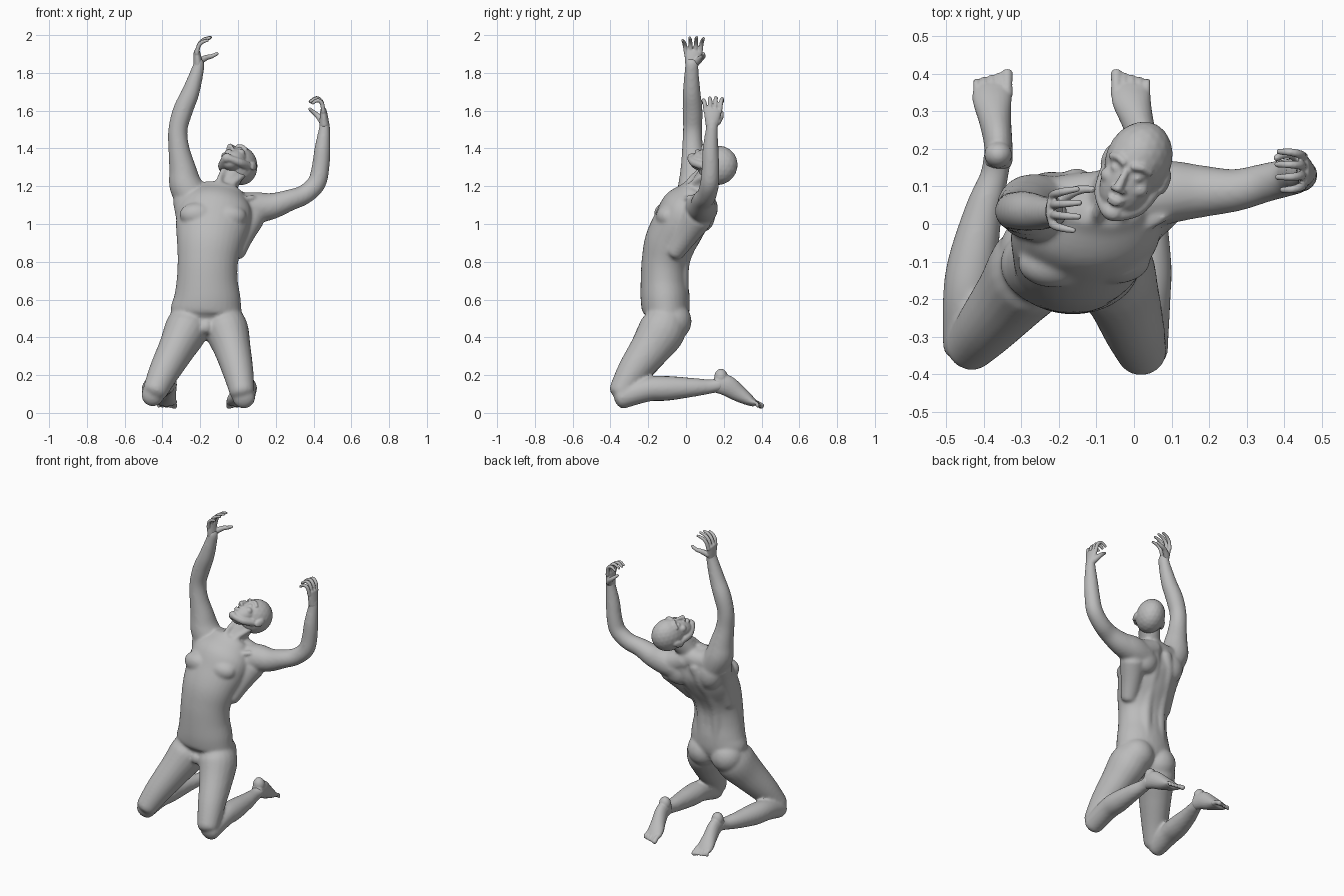
import bpy, bmesh, math
from mathutils import Vector, Matrix

if "Cube" in bpy.data.objects:
    bpy.data.objects.remove(bpy.data.objects["Cube"], do_unlink=True)

grey = bpy.data.materials.new("plain grey")
grey.use_nodes = True
grey.diffuse_color = (0.5, 0.5, 0.5, 1)
grey.node_tree.nodes["Principled BSDF"].inputs["Base Color"].default_value = (0.5, 0.5, 0.5, 1)


def loft(bm, stations, side=(1, 0, 0), n=20, dome=0.6):
    """Smooth tube through (x, y, z, half width[, half depth]) with rounded ends."""
    st = [Vector(s if len(s) == 5 else (*s, s[3])) for s in stations]
    p = [st[0]] + st + [st[-1]]
    samples = []
    for i in range(1, len(p) - 2):
        a, b, c, d = p[i - 1:i + 3]
        for k in range(5):
            t = k / 5
            samples.append(0.5 * (2 * b + (c - a) * t + (2 * a - 5 * b + 4 * c - d) * t * t
                                  + (3 * b - a - 3 * c + d) * t ** 3))
    samples.append(st[-1])
    pos = [Vector(s[:3]) for s in samples]
    tan = [(pos[min(i + 1, len(pos) - 1)] - pos[max(i - 1, 0)]).normalized()
           for i in range(len(pos))]
    rings = [(pos[i], tan[i], samples[i][3], samples[i][4]) for i in range(len(pos))]

    def cap(ring, sign):
        c, t, w, d = ring
        return [(c + t * sign * dome * min(w, d) * math.sin(a), t, w * math.cos(a), d * math.cos(a))
                for a in (0.5, 1.0, 1.4)]
    rings = cap(rings[0], -1)[::-1] + rings + cap(rings[-1], 1)
    loops = []
    for c, t, w, d in rings:
        u = Vector(side)
        u = (u - t * u.dot(t)).normalized()
        v = t.cross(u)
        loops.append([bm.verts.new(c + u * w * math.cos(2 * math.pi * k / n)
                                   + v * d * math.sin(2 * math.pi * k / n)) for k in range(n)])
    for a, b in zip(loops, loops[1:]):
        for k in range(n):
            bm.faces.new((a[k], a[(k + 1) % n], b[(k + 1) % n], b[k]))
    bm.faces.new(loops[0][::-1])
    bm.faces.new(loops[-1])


def blob(bm, centre, radii):
    bmesh.ops.create_icosphere(bm, subdivisions=3, radius=1,
                               matrix=Matrix.Translation(centre) @ Matrix.Diagonal((*radii, 1)))


def finish(bm, name, voxel, smooth, matrix=None):
    """Fuse the overlapping volumes into one smooth skin."""
    bmesh.ops.recalc_face_normals(bm, faces=bm.faces)
    if matrix:
        bm.transform(matrix)
    me = bpy.data.meshes.new(name)
    bm.to_mesh(me)
    bm.free()
    ob = bpy.data.objects.new(name, me)
    bpy.context.collection.objects.link(ob)
    r = ob.modifiers.new("fuse", 'REMESH')
    r.mode, r.voxel_size, r.use_smooth_shade = 'VOXEL', voxel, True
    s = ob.modifiers.new("soften", 'SMOOTH')
    s.factor, s.iterations = 0.5, smooth
    bpy.ops.object.select_all(action='DESELECT')
    ob.select_set(True)
    bpy.context.view_layer.objects.active = ob
    bpy.ops.object.convert(target='MESH')
    ob.data.materials.clear()
    ob.data.materials.append(grey)
    bpy.ops.object.shade_smooth()


# ---- body: trunk, neck, arms and legs
bm = bmesh.new()
loft(bm, [(-.17, -.12, .46, .12, .08), (-.17, -.107, .52, .185, .12), (-.163, -.11, .6, .178, .13),
          (-.163, -.115, .7, .162, .125), (-.16, -.11, .8, .16, .125), (-.15, -.085, .9, .175, .135),
          (-.135, -.035, 1.0, .195, .14), (-.115, .01, 1.09, .19, .135),
          (-.10, .05, 1.16, .14, .09)], n=32)
# neck and throat cords
loft(bm, [(-.09, .05, 1.1, .085), (-.07, .07, 1.18, .062), (-.03, .12, 1.26, .058), (0, .15, 1.31, .058)])
loft(bm, [(-.105, -.03, 1.16, .016), (-.10, .02, 1.23, .016), (-.075, .08, 1.29, .016)])
loft(bm, [(-.08, -.03, 1.16, .016), (-.03, .03, 1.21, .016), (.03, .10, 1.26, .016)])
# shoulder slopes and collar bones
loft(bm, [(-.06, .08, 1.16, .065), (-.16, .07, 1.15, .065), (-.25, .05, 1.16, .07)], side=(0, 1, 0))
loft(bm, [(-.07, .09, 1.14, .065), (.02, .09, 1.10, .07), (.08, .085, 1.09, .075)], side=(0, 1, 0))
loft(bm, [(-.11, -.055, 1.14, .016), (-.18, -.04, 1.16, .015), (-.25, 0, 1.19, .015)], side=(0, 1, 0))
loft(bm, [(-.08, -.055, 1.14, .016), (0, -.02, 1.13, .015), (.08, .02, 1.14, .015)], side=(0, 1, 0))
# chest, shoulder blades and seat
for c, r in [((-.215, -.105, 1.05), (.095, .065, .065)), ((-.05, -.095, 1.04), (.095, .065, .065)),
             ((-.22, .075, 1.08), (.085, .065, .10)), ((-.01, .095, 1.05), (.085, .06, .09)),
             ((-.255, -.075, .485), (.105, .105, .105)), ((-.085, -.075, .485), (.105, .105, .105)),
             ((-.17, -.185, .455), (.035, .04, .04))]:
    blob(bm, c, r)
# flanks, then the muscles either side of the spine
loft(bm, [(-.01, -.06, .85, .05), (.02, 0, .94, .065), (.06, .06, 1.03, .08)])
loft(bm, [(-.27, -.06, .85, .05), (-.265, -.01, 1.0, .06), (-.27, .03, 1.12, .075)])
for dx in (-.05, .05):
    loft(bm, [(-.163 + dx, -.02, .58, .036), (-.16 + dx, -.022, .78, .04), (-.15 + dx, .02, .9, .042),
              (-.13 + dx, .085, 1.02, .045), (-.10 + dx, .105, 1.12, .045)])
# arms
loft(bm, [(-.22, .04, 1.1, .09), (-.275, .045, 1.2, .088), (-.293, .042, 1.29, .072),
          (-.313, .035, 1.4, .056), (-.318, .035, 1.5, .051), (-.292, .035, 1.6, .053),
          (-.25, .03, 1.7, .047), (-.21, .03, 1.83, .036, .032), (-.21, .034, 1.86, .038, .026)],
     side=(0, 1, 0))
loft(bm, [(0, .07, 1.07, .09), (.09, .085, 1.085, .085), (.18, .087, 1.095, .07), (.27, .09, 1.125, .057),
          (.35, .11, 1.155, .052), (.415, .125, 1.215, .05), (.437, .13, 1.3, .047),
          (.447, .13, 1.4, .042), (.458, .137, 1.51, .032, .029), (.458, .14, 1.55, .034, .024)],
     side=(0, 1, 0))
# legs: thigh then lower leg
loft(bm, [(-.25, -.10, .52, .10), (-.275, -.125, .44, .115, .125), (-.325, -.19, .34, .098, .108),
          (-.39, -.27, .22, .082, .085), (-.44, -.33, .115, .066)])
loft(bm, [(-.452, -.33, .09, .058), (-.445, -.2, .125, .065), (-.43, -.1, .13, .066),
          (-.40, .04, .135, .05), (-.372, .13, .14, .038), (-.365, .18, .15, .038)])
loft(bm, [(-.09, -.10, .52, .10), (-.06, -.125, .44, .115, .125), (-.03, -.19, .34, .098, .108),
          (0, -.28, .22, .082, .085), (.022, -.345, .11, .066)])
loft(bm, [(.03, -.345, .08, .06), (.033, -.2, .125, .065), (.035, -.1, .13, .065),
          (.035, .04, .135, .05), (.03, .13, .14, .038), (.03, .18, .15, .038)])
finish(bm, "body", .009, 8)

# ---- head: local x is its left, -y its face, z its crown
up = Vector((.36, .9, .27)).normalized()
face = Vector((-.3, -.25, .9))
face = (face - up * face.dot(up)).normalized()
left = up.cross(face)
bm = bmesh.new()
blob(bm, (0, .008, .005), (.087, .105, .108))          # skull
blob(bm, (0, -.042, -.05), (.068, .058, .095))         # face
blob(bm, (0, -.072, -.132), (.03, .026, .024))         # chin
loft(bm, [(0, -.096, -.005, .009), (0, -.108, -.03, .011), (0, -.118, -.056, .014)], n=12)  # nose
blob(bm, (0, -.098, -.089), (.024, .012, .0065))       # upper lip
blob(bm, (0, -.096, -.101), (.020, .012, .0065))       # lower lip
for s in (-1, 1):
    loft(bm, [(s * .012, -.095, .012, .011), (s * .035, -.088, .018, .011), (s * .058, -.07, .008, .010)],
         side=(0, 0, 1), n=12)                         # brow
    blob(bm, (s * .031, -.083, -.014), (.015, .012, .009))   # eye
    blob(bm, (s * .045, -.065, -.045), (.024, .024, .022))   # cheek
    blob(bm, (s * .014, -.107, -.06), (.009, .010, .008))    # nostril
    blob(bm, (s * .088, .022, -.025), (.010, .022, .034))    # ear
    loft(bm, [(s * .066, .005, -.055, .022), (s * .052, -.03, -.105, .022), (s * .016, -.068, -.135, .018)],
         n=12)                                         # jaw
frame = Matrix((left, -face, up)).transposed().to_4x4()
finish(bm, "head", .0055, 3, Matrix.Translation((.008, .163, 1.316)) @ frame)


# ---- hands: fingers are listed from little finger to index
def hand(name, wrist, knuckle, bends, lengths, thumb):
    bm = bmesh.new()
    w, k = Vector(wrist), Vector(knuckle)
    m = w.lerp(k, .55)
    loft(bm, [(*w, .033, .026), (*m, .042, .022), (*k, .046, .016)], side=(0, 1, 0))
    for i, length in enumerate(lengths):
        t = i - 1.5
        path = [(*(k + Vector((0, t * .025, -.012))), .012)]
        for (dx, dz, spread), r in zip(bends, (.0115, .0105, .008)):
            path.append((k.x + dx * length, k.y + t * spread, k.z + dz * length, r))
        loft(bm, path, side=(0, 1, 0), n=10)
    loft(bm, thumb, side=(0, 0, 1), n=12)
    finish(bm, name, .0042, 3)


hand("right_hand", (-.21, .03, 1.83), (-.218, .038, 1.915),
     [(.012, .035, .029), (.038, .062, .033), (.075, .074, .037)], (.78, .97, 1, .92),
     [(-.205, .06, 1.86, .02), (-.17, .082, 1.88, .015), (-.14, .092, 1.888, .012), (-.108, .092, 1.903, .009)])
hand("left_hand", (.458, .137, 1.52), (.452, .142, 1.605),
     [(-.010, .042, .029), (-.038, .062, .033), (-.073, .042, .034)], (.8, .97, 1, .92),
     [(.45, .165, 1.54, .02), (.425, .185, 1.57, .015), (.40, .185, 1.592, .012), (.378, .175, 1.61, .009)])


# ---- feet: soles turned up and back, big toe towards the middle
def foot(name, heel_x, ball_x, inner):
    bm = bmesh.new()
    mid = (heel_x + ball_x) / 2
    blob(bm, (heel_x, .185, .188), (.037, .036, .046))
    loft(bm, [(heel_x, .165, .155, .038, .05), (heel_x, .215, .145, .038, .055), (mid, .275, .105, .043, .045),
              (ball_x, .33, .07, .052, .031), (ball_x, .36, .052, .05, .02)])
    for i in range(5):
        x = ball_x + inner * (.040 - i * .0205)
        r = .016 if i == 0 else .0115 - i * .0004
        tip = .402 - i * .006
        loft(bm, [(x, .345, .06, r), (x, .375, .052, r * .9), (x, tip, .034, r)], n=10)
    finish(bm, name, .005, 3)


foot("right_foot", -.362, -.378, 1)
foot("left_foot", .025, -.007, -1)
